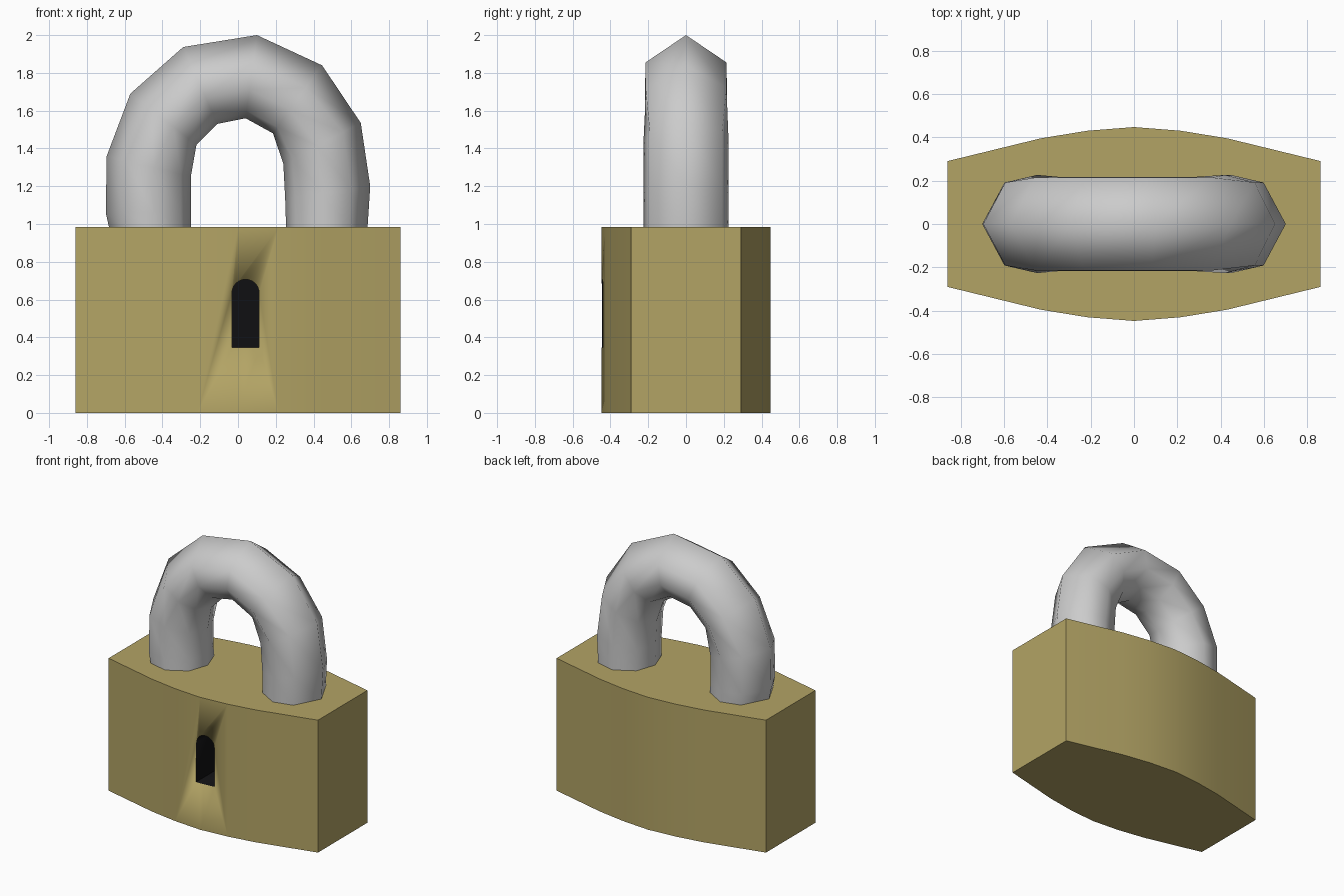
import bpy, bmesh, math
from mathutils import Vector

if "Cube" in bpy.data.objects:
    bpy.data.objects.remove(bpy.data.objects["Cube"])


def material(name, rgb):
    m = bpy.data.materials.new(name)
    m.diffuse_color = (*rgb, 1)
    m.use_nodes = True
    m.node_tree.nodes["Principled BSDF"].inputs["Base Color"].default_value = m.diffuse_color
    return m


def finish(bm, name, mats=(), angle=30):
    bmesh.ops.recalc_face_normals(bm, faces=bm.faces)
    me = bpy.data.meshes.new(name)
    bm.to_mesh(me)
    bm.free()
    ob = bpy.data.objects.new(name, me)
    bpy.context.collection.objects.link(ob)
    for m in mats:
        me.materials.append(m)
    bpy.ops.object.select_all(action='DESELECT')
    ob.select_set(True)
    bpy.context.view_layer.objects.active = ob
    bpy.ops.object.shade_smooth_by_angle(angle=math.radians(angle))
    return ob


def prism(name, points, direction, mats, index=0):
    bm = bmesh.new()
    face = bm.faces.new([bm.verts.new(p) for p in points])
    ext = bmesh.ops.extrude_face_region(bm, geom=[face])["geom"]
    bmesh.ops.translate(bm, vec=direction,
                        verts=[v for v in ext if isinstance(v, bmesh.types.BMVert)])
    for f in bm.faces:
        f.material_index = index
    return finish(bm, name, mats)


brass = material("brass", (0.45, 0.37, 0.13))
dark = material("dark", (0.005, 0.005, 0.006))

# Body: block with bowed front and back
bow = [(-0.86, 0.29), (-0.43, 0.395), (-0.215, 0.43), (0, 0.447),
       (0.215, 0.43), (0.43, 0.395), (0.86, 0.29)]
outline = [(x, -y, 0) for x, y in bow] + [(x, y, 0) for x, y in reversed(bow)]
body = prism("lock_body", outline, (0, 0, 0.983), (brass, dark))

# Keyhole: arched slot cut into the front
arch = [(0.04 + 0.072 * math.cos(math.pi * i / 12),
         0.635 + 0.072 * math.sin(math.pi * i / 12)) for i in range(13)]
slot = [(x, -0.6, z) for x, z in [(-0.032, 0.345), (0.112, 0.345)] + arch]
cutter = prism("keyhole_cutter", slot, (0, 0.4, 0), (brass, dark), 1)
cutter.hide_render = True
mod = body.modifiers.new("keyhole", 'BOOLEAN')
mod.operation = 'DIFFERENCE'
mod.solver = 'EXACT'
mod.object = cutter
bpy.context.view_layer.objects.active = body
bpy.ops.object.modifier_apply(modifier="keyhole")
bpy.data.objects.remove(cutter)

# Shackle: faceted tube through pairs of outer and inner points (x, z)
rings = [((-0.68, 0.97), (-0.25, 0.97)), ((-0.70, 1.06), (-0.25, 1.06)),
         ((-0.695, 1.36), (-0.25, 1.25)), ((-0.57, 1.69), (-0.22, 1.42)),
         ((-0.29, 1.937), (-0.11, 1.53)), ((0.10, 2.0), (0.04, 1.56)),
         ((0.445, 1.84), (0.185, 1.48)), ((0.65, 1.535), (0.24, 1.32)),
         ((0.70, 1.2), (0.25, 1.13)), ((0.685, 0.97), (0.255, 0.97))]
bm = bmesh.new()
loops = []
for (ox, oz), (ix, iz) in rings:
    o, i = Vector((ox, 0, oz)), Vector((ix, 0, iz))
    mid, half = (o + i) / 2, (o - i) / 2
    side = (70, 108, 145) if oz > 1.6 else (57, 97, 140)
    angles = [0, *side, 180, *(-a for a in reversed(side))]
    loops.append([bm.verts.new(mid + half * math.cos(math.radians(a))
                               + Vector((0, 0.228 * math.sin(math.radians(a)), 0)))
                  for a in angles])
for a, b in zip(loops, loops[1:]):
    for k in range(8):
        n = (k + 1) % 8
        bm.faces.new((a[k], a[n], b[n], b[k]))
bm.faces.new(loops[0])
bm.faces.new(loops[-1])
finish(bm, "shackle", angle=75)
